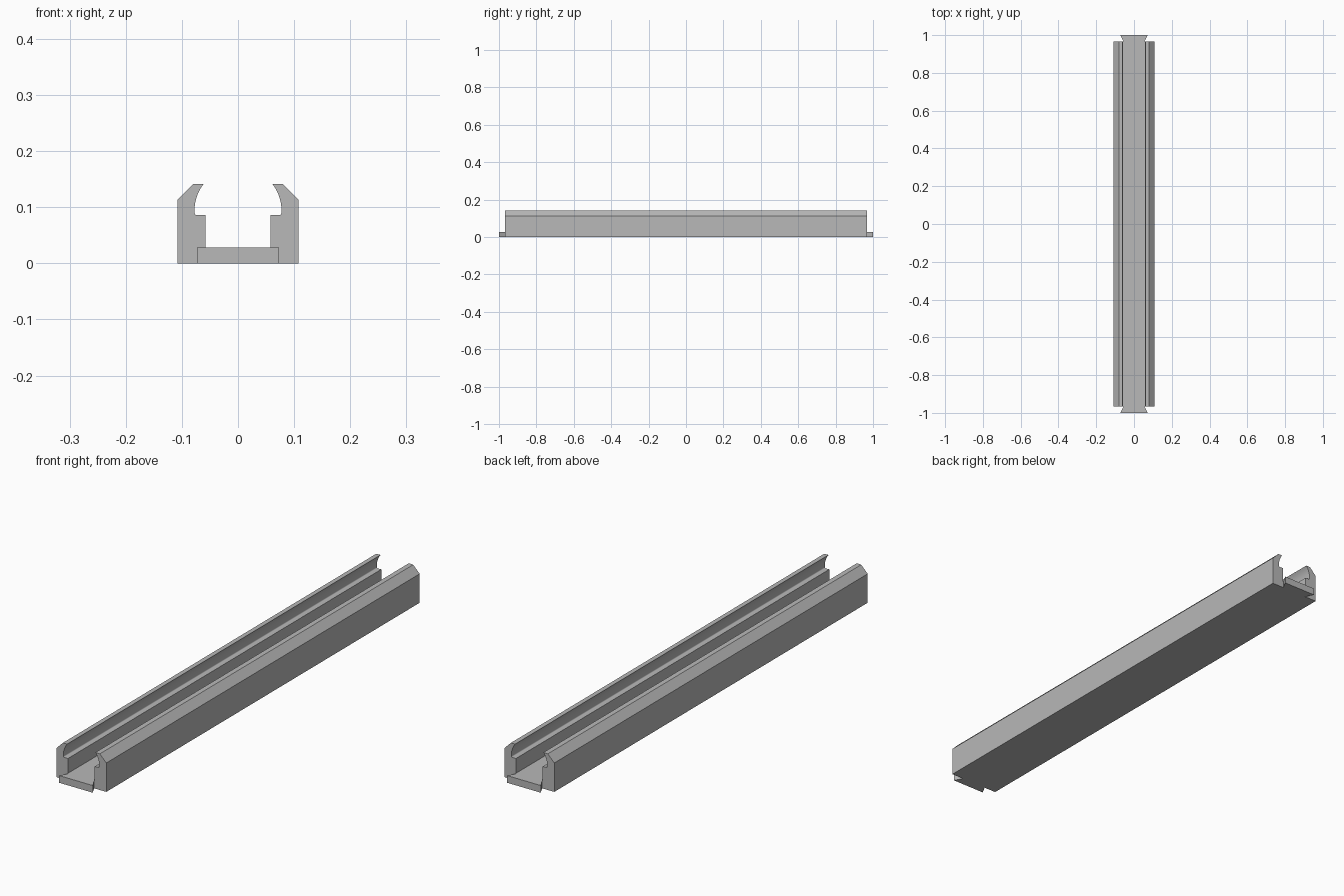
import bpy
import bmesh
import math

if "Cube" in bpy.data.objects:
    bpy.data.objects.remove(bpy.data.objects["Cube"], do_unlink=True)

grey = bpy.data.materials.new("plain_grey")
grey.use_nodes = True
COLOUR = (0.48, 0.48, 0.48, 1)
grey.diffuse_color = COLOUR
grey.node_tree.nodes["Principled BSDF"].inputs["Base Color"].default_value = COLOUR

BODY_END, TIP = 0.967, 1.0
FLOOR = 0.028


def prism(name, outline, place, depth):
    """Extrude a closed 2D outline; place(u, v) gives the 3D point."""
    bm = bmesh.new()
    face = bm.faces.new([bm.verts.new(place(u, v)) for u, v in outline])
    out = bmesh.ops.extrude_face_region(bm, geom=[face])
    moved = [g for g in out["geom"] if isinstance(g, bmesh.types.BMVert)]
    bmesh.ops.translate(bm, verts=moved, vec=depth)
    bmesh.ops.recalc_face_normals(bm, faces=bm.faces)
    mesh = bpy.data.meshes.new(name)
    bm.to_mesh(mesh)
    bm.free()
    mesh.materials.append(grey)
    obj = bpy.data.objects.new(name, mesh)
    bpy.context.collection.objects.link(obj)
    return obj


def arc(cx, cz, radius, start, end, steps):
    angles = [math.radians(start + (end - start) * i / steps) for i in range(steps + 1)]
    return [(cx + radius * math.cos(a), cz + radius * math.sin(a)) for a in angles]


# Half section of the channel: floor, ledge, round gripping lip, chamfered wall
half = [(0.058, FLOOR), (0.058, 0.086)]
half += arc(0.0735, 0.090, 0.004, -90, 0, 4)
half += arc(0, 0.094, 0.0775, 0, 38, 12)
half += [(0.080, 0.141), (0.108, 0.113), (0.108, 0)]
section = half + [(-x, z) for x, z in reversed(half)]
rail = prism("channel_rail", section, lambda x, z: (x, -BODY_END, z),
             (0, 2 * BODY_END, 0))

# Flared dovetail tab on each end
for name, side in (("front_tab", -1), ("back_tab", 1)):
    flare = [(-0.055, BODY_END), (0.055, BODY_END), (0.073, TIP), (-0.073, TIP)]
    prism(name, flare, lambda x, y: (x, side * y, 0), (0, 0, FLOOR))

# Smooth the round lips and keep the corners crisp
bpy.ops.object.select_all(action="DESELECT")
rail.select_set(True)
bpy.context.view_layer.objects.active = rail
bpy.ops.object.shade_smooth_by_angle(angle=math.radians(30))
